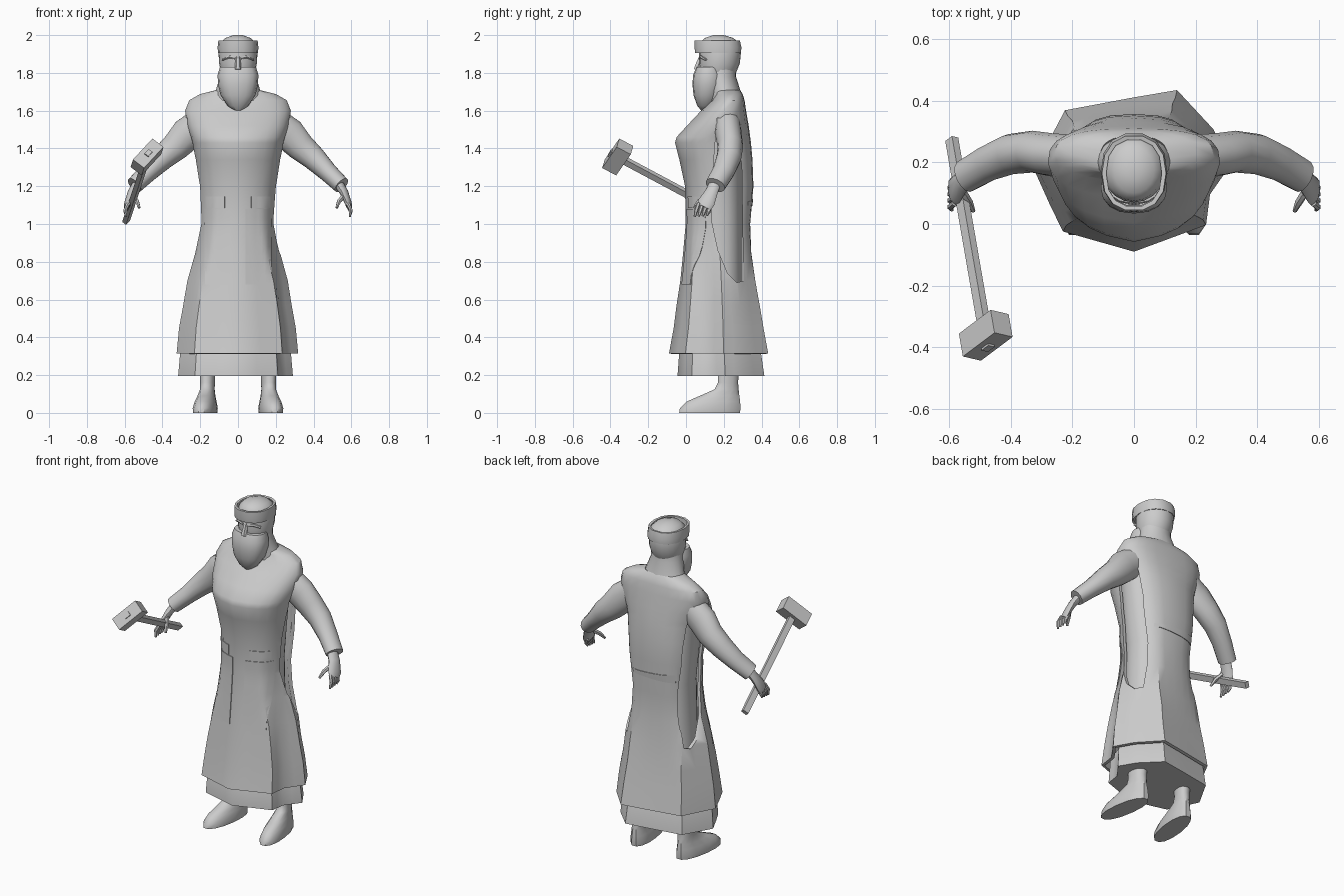
import bpy, bmesh, math
from mathutils import Vector, Matrix
from mathutils.bvhtree import BVHTree

cube = bpy.data.objects.get("Cube")
if cube:
    bpy.data.objects.remove(cube, do_unlink=True)

grey = bpy.data.materials.new("plain grey")
grey.use_nodes = True
COLOUR = (0.6, 0.6, 0.6, 1)
grey.diffuse_color = COLOUR
grey.node_tree.nodes["Principled BSDF"].inputs["Base Color"].default_value = COLOUR

# Uneven outline of the hem, counter-clockwise from +x, in half widths
HEM = [(0.98, 0.1), (0.79, 0.52), (0.43, 1), (0, 0.91), (-0.43, 0.81), (-0.69, 0.75),
       (-1, 0.02), (-0.84, -0.42), (-0.71, -0.75), (0, -1), (0.72, -0.67), (0.76, -0.29)]


def smooth(ob, angle):
    bpy.ops.object.select_all(action="DESELECT")
    ob.select_set(True)
    bpy.context.view_layer.objects.active = ob
    bpy.ops.object.shade_smooth_by_angle(angle=math.radians(angle))


def finish(name, bm, angle=40):
    bmesh.ops.recalc_face_normals(bm, faces=bm.faces)
    me = bpy.data.meshes.new(name)
    bm.to_mesh(me)
    bm.free()
    ob = bpy.data.objects.new(name, me)
    bpy.context.collection.objects.link(ob)
    me.materials.append(grey)
    smooth(ob, angle)
    return ob


def skin(name, rings, caps=True, angle=40):
    """Bridge a list of point rings into one surface."""
    bm = bmesh.new()
    loops = [[bm.verts.new(p) for p in ring] for ring in rings]
    for a, b in zip(loops, loops[1:]):
        for i in range(len(a)):
            j = (i + 1) % len(a)
            bm.faces.new((a[i], a[j], b[j], b[i]))
    if caps:
        bm.faces.new(loops[0])
        bm.faces.new(loops[-1])
    return finish(name, bm, angle)


def power(v, e):
    return math.copysign(abs(v) ** (2 / e), v)


def hem_point(i, n):
    f = i * len(HEM) / n
    a, b = Vector(HEM[int(f)]), Vector(HEM[(int(f) + 1) % len(HEM)])
    return a.lerp(b, f % 1)


def loft(name, levels, e=2.4, n=20, keel=0, cx=0, caps=True, angle=40, hem=False):
    """Levels are (z, half width, front y, back y); hem blends in the uneven outline."""
    rings = []
    for z, w, front, back in levels:
        mid, depth, ring = (front + back) / 2, (back - front) / 2, []
        for i in range(n):
            a = math.tau * i / n
            p = Vector((power(math.cos(a), e), power(math.sin(a), e)))
            if p.y < 0:
                p.y += keel * min(1, abs(p.x))
            if hem:
                p = p.lerp(hem_point(i, n), min(1, max(0, (1.2 - z) / 0.6)))
            ring.append((cx + w * p.x, mid + depth * p.y, z))
        rings.append(ring)
    return skin(name, rings, caps, angle)


def tube(name, path, ref, n=10, side=1):
    """Path points are (x, y, z, radius along ref, radius across)."""
    pts = [Vector(p[:3]) for p in path]
    rings = []
    for i, p in enumerate(path):
        t = (pts[min(i + 1, len(pts) - 1)] - pts[max(i - 1, 0)]).normalized()
        u = Vector(ref)
        u = (u - t * u.dot(t)).normalized()
        v = t.cross(u)
        ring = []
        for k in range(n):
            a = math.tau * k / n
            q = pts[i] + u * (p[3] * math.cos(a)) + v * (p[4] * math.sin(a))
            ring.append((q.x * side, q.y, q.z))
        rings.append(ring)
    return skin(name, rings)


def modify(ob, kind, angle=40, **settings):
    mod = ob.modifiers.new(kind.lower(), kind)
    for key, value in settings.items():
        setattr(mod, key, value)
    bpy.context.view_layer.objects.active = ob
    bpy.ops.object.modifier_apply(modifier=mod.name)
    smooth(ob, angle)


def box(name, centre, axes, size):
    bm = bmesh.new()
    bmesh.ops.create_cube(bm, size=1)
    turn = Matrix(axes).transposed()
    for v in bm.verts:
        v.co = Vector(centre) + turn @ Vector([c * s for c, s in zip(v.co, size)])
    finish(name, bm, 20)


# Inner robe: lower skirt and the body seen through the side openings
loft("inner_skirt", [(0.195, 0.307, -0.045, 0.415), (0.33, 0.295, -0.035, 0.395),
                     (0.40, 0.26, 0, 0.36)], n=24, cx=-0.01, hem=True)
loft("inner_robe", [(0.38, 0.19, 0.06, 0.31), (0.7, 0.175, 0.05, 0.3), (1.05, 0.165, 0.05, 0.3),
                    (1.4, 0.2, 0.04, 0.3), (1.58, 0.23, 0.12, 0.28)])

# Tabard with long side openings
tabard = loft("tabard", [
    (0.315, 0.325, -0.09, 0.435), (0.45, 0.312, -0.065, 0.41), (0.57, 0.29, -0.05, 0.39),
    (0.70, 0.268, -0.03, 0.37), (0.85, 0.225, -0.015, 0.352), (1.0, 0.203, -0.002, 0.345),
    (1.2, 0.208, -0.005, 0.357), (1.34, 0.225, -0.035, 0.352), (1.43, 0.24, -0.058, 0.344),
    (1.46, 0.248, -0.05, 0.34), (1.52, 0.268, 0.005, 0.332), (1.6, 0.28, 0.08, 0.318),
    (1.655, 0.258, 0.135, 0.31), (1.688, 0.2, 0.15, 0.3), (1.71, 0.11, 0.14, 0.285)],
    e=2.7, n=24, keel=0.2, caps=False, hem=True)
modify(tabard, "SOLIDIFY", thickness=0.018, offset=-1)
OPENING = [(0.165, 1.56), (0.27, 1.56), (0.295, 1.3), (0.30, 0.95), (0.305, 0.70),
           (0.27, 0.69), (0.22, 0.74), (0.17, 0.86), (0.135, 1.02), (0.14, 1.25)]
cutter = skin("side_cutter", [[(x, y, z) for y, z in OPENING] for x in (-0.6, 0.6)])
modify(tabard, "BOOLEAN", 62, object=cutter, operation="DIFFERENCE", solver="EXACT")
bpy.data.objects.remove(cutter, do_unlink=True)
surface = BVHTree.FromObject(tabard, bpy.context.evaluated_depsgraph_get())


def patch(name, corners, facing, steps=8):
    """Thin plate draped on the tabard; corners are (x, z) in order."""
    a, b, c, d = [Vector(p) for p in corners]
    bm, grid = bmesh.new(), []
    for i in range(steps + 1):
        row = []
        for j in range(steps + 1):
            p = a.lerp(b, i / steps).lerp(d.lerp(c, i / steps), j / steps)
            hit = surface.ray_cast(Vector((p.x, facing, p.y)), Vector((0, -facing, 0)))[0]
            row.append(bm.verts.new((p.x, hit.y + 0.002 * facing, p.y)))
        grid.append(row)
    for i in range(steps):
        for j in range(steps):
            bm.faces.new((grid[i][j], grid[i + 1][j], grid[i + 1][j + 1], grid[i][j + 1]))
    modify(finish(name, bm), "SOLIDIFY", thickness=0.004, offset=0)


# Pockets and belt pieces
for s, word in ((1, "left"), (-1, "right")):
    patch(word + "_pocket", [(s * 0.04, 0.68), (s * 0.175, 0.68), (s * 0.175, 1.08),
                             (s * 0.04, 1.08)], -1)
    patch(word + "_belt_tab", [(s * 0.07, 1.085), (s * 0.17, 1.085), (s * 0.17, 1.145),
                               (s * 0.07, 1.145)], -1)
patch("back_belt", [(-0.15, 1.09), (0.13, 1.1), (0.13, 1.12), (-0.15, 1.14)], 1)

# Neck, head and dome of the skull
loft("neck", [(1.62, 0.15, 0.13, 0.305), (1.7, 0.12, 0.12, 0.29), (1.78, 0.095, 0.1, 0.265),
              (1.84, 0.09, 0.1, 0.265)], e=2)
loft("head", [(1.76, 0.07, 0.09, 0.24), (1.80, 0.09, 0.075, 0.265), (1.85, 0.1, 0.07, 0.285),
              (1.92, 0.104, 0.07, 0.292), (1.96, 0.092, 0.075, 0.28), (1.985, 0.066, 0.1, 0.25),
              (2.0, 0.025, 0.145, 0.2)], e=2)
band = loft("headband", [(1.905, 0.106, 0.046, 0.294), (1.935, 0.108, 0.042, 0.296),
                         (1.972, 0.104, 0.042, 0.288)], e=2.3, n=14, caps=False)
modify(band, "SOLIDIFY", thickness=0.014, offset=-1)

# Face and beard
loft("beard", [(1.595, 0.012, 0.085, 0.12), (1.625, 0.055, 0.06, 0.15), (1.68, 0.092, 0.04, 0.18),
               (1.74, 0.106, 0.034, 0.2), (1.79, 0.108, 0.038, 0.2), (1.83, 0.096, 0.055, 0.19)],
     e=2.3, n=16)
tube("nose", [(0, 0.08, 1.885, 0.012, 0.012), (0, 0.065, 1.84, 0.016, 0.018),
              (0, 0.056, 1.815, 0.02, 0.018)], (1, 0, 0), 6)
for s, word in ((1, "left"), (-1, "right")):
    tube(word + "_eyebrow", [(0.015, 0.073, 1.877, 0.008, 0.007), (0.045, 0.08, 1.885, 0.01, 0.008),
                             (0.082, 0.105, 1.87, 0.008, 0.006)], (0, -1, 0), 6, s)

# Sleeves, hands and feet, mirrored across x
for s, word in ((1, "left"), (-1, "right")):
    tube(word + "_sleeve", [(0.20, 0.22, 1.53, 0.07, 0.085), (0.27, 0.225, 1.475, 0.07, 0.09),
                            (0.33, 0.235, 1.41, 0.068, 0.078), (0.40, 0.227, 1.35, 0.066, 0.066),
                            (0.475, 0.197, 1.275, 0.059, 0.052), (0.548, 0.155, 1.205, 0.055, 0.046)],
         (0, 1, 0), 14, s)
    tube(word + "_palm", [(0.53, 0.155, 1.215, 0.032, 0.026), (0.56, 0.135, 1.17, 0.036, 0.022),
                          (0.582, 0.108, 1.115, 0.046, 0.017), (0.588, 0.095, 1.09, 0.04, 0.014)],
         (0, 1, 0.4), 10, s)
    for k in range(4):
        y, drop = 0.068 + 0.021 * k, 0.004 * k
        tube(f"{word}_finger_{k + 1}",
             [(0.582, y, 1.11 - drop, 0.011, 0.011), (0.597, y - 0.013, 1.075 - drop, 0.011, 0.01),
              (0.592, y - 0.022, 1.038 + drop / 2, 0.006, 0.006)], (0, 1, 0), 6, s)
    tube(word + "_thumb", [(0.56, 0.11, 1.15, 0.014, 0.014), (0.535, 0.07, 1.12, 0.013, 0.012),
                           (0.522, 0.042, 1.085, 0.007, 0.007)], (0, 1, 0), 6, s)
    foot = loft(word + "_foot", [(0, 0.06, -0.04, 0.29), (0.025, 0.062, -0.036, 0.292),
                                 (0.06, 0.054, 0.0, 0.29), (0.09, 0.045, 0.07, 0.285),
                                 (0.125, 0.038, 0.15, 0.28), (0.16, 0.039, 0.168, 0.277),
                                 (0.3, 0.045, 0.165, 0.285)], e=2.2, n=14, cx=s * 0.168)
    for v in foot.data.vertices:
        v.co.x += s * 0.13 * (0.17 - v.co.y)

# Hammer in the right hand
grip, tip = Vector((-0.592, 0.275, 1.015)), Vector((-0.474, -0.405, 1.378))
along = (tip - grip).normalized()
length = Vector((0.12, 0.09, 0.13))
length = (length - along * length.dot(along)).normalized()
axes = (along, length, along.cross(length))
box("hammer_handle", (grip + tip) / 2, axes, ((tip - grip).length, 0.036, 0.026))
box("hammer_head", tip - along * 0.05, axes, (0.085, 0.17, 0.075))
